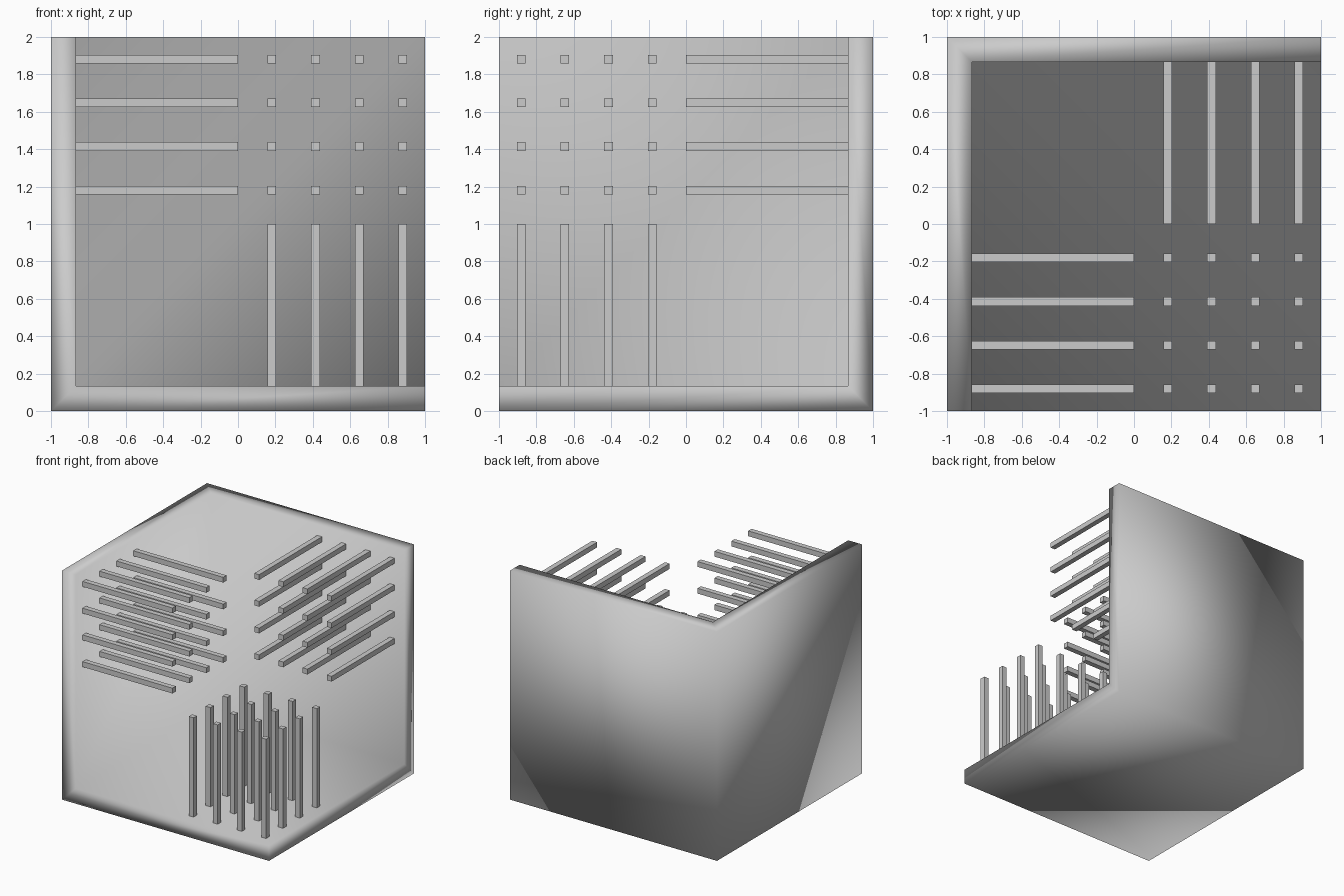
import bpy, bmesh
from mathutils import Vector

if "Cube" in bpy.data.objects:
    bpy.data.objects.remove(bpy.data.objects["Cube"])

WALL = 0.133      # wall thickness
ROD = 0.046       # rod width
STEPS = [0.181 + 0.2335 * i for i in range(4)]


def make_object(name, bm):
    mesh = bpy.data.meshes.new(name)
    bm.to_mesh(mesh)
    bm.free()
    obj = bpy.data.objects.new(name, mesh)
    bpy.context.collection.objects.link(obj)
    return obj


def rod_block(name, axis):
    """4 x 4 rods along one axis, from the wall to the middle of the cube."""
    bm = bmesh.new()
    # each axis: direction pointing away from its wall
    sign = Vector((1, -1, 1))
    length = 1 - WALL
    u, v = [a for a in range(3) if a != axis]
    for s in STEPS:
        for t in STEPS:
            centre, size = Vector((0, 0, 0)), Vector((ROD, ROD, ROD))
            centre[axis], size[axis] = -length / 2 * sign[axis], length
            centre[u], centre[v] = s * sign[u], t * sign[v]
            verts = bmesh.ops.create_cube(bm, size=1)["verts"]
            bmesh.ops.scale(bm, vec=size, verts=verts)
            bmesh.ops.translate(bm, vec=centre + Vector((0, 0, 1)), verts=verts)
    return make_object(name, bm)


# corner shell: three sides of a cube, thickened inwards, fully smooth shaded
bm = bmesh.new()
bmesh.ops.create_cube(bm, size=2)
bm.normal_update()
open_dir = Vector((1, -1, 1))
bmesh.ops.delete(bm, geom=[f for f in bm.faces if f.normal.dot(open_dir) > 0],
                 context='FACES')
bmesh.ops.translate(bm, vec=(0, 0, 1), verts=bm.verts)
for f in bm.faces:
    f.smooth = True
shell = make_object("corner_shell", bm)
solid = shell.modifiers.new("thickness", 'SOLIDIFY')
solid.thickness = WALL
solid.offset = -1
solid.use_even_offset = True

# rods standing out from each inner wall
rod_block("left_wall_rods", 0)
rod_block("back_wall_rods", 1)
rod_block("floor_rods", 2)
